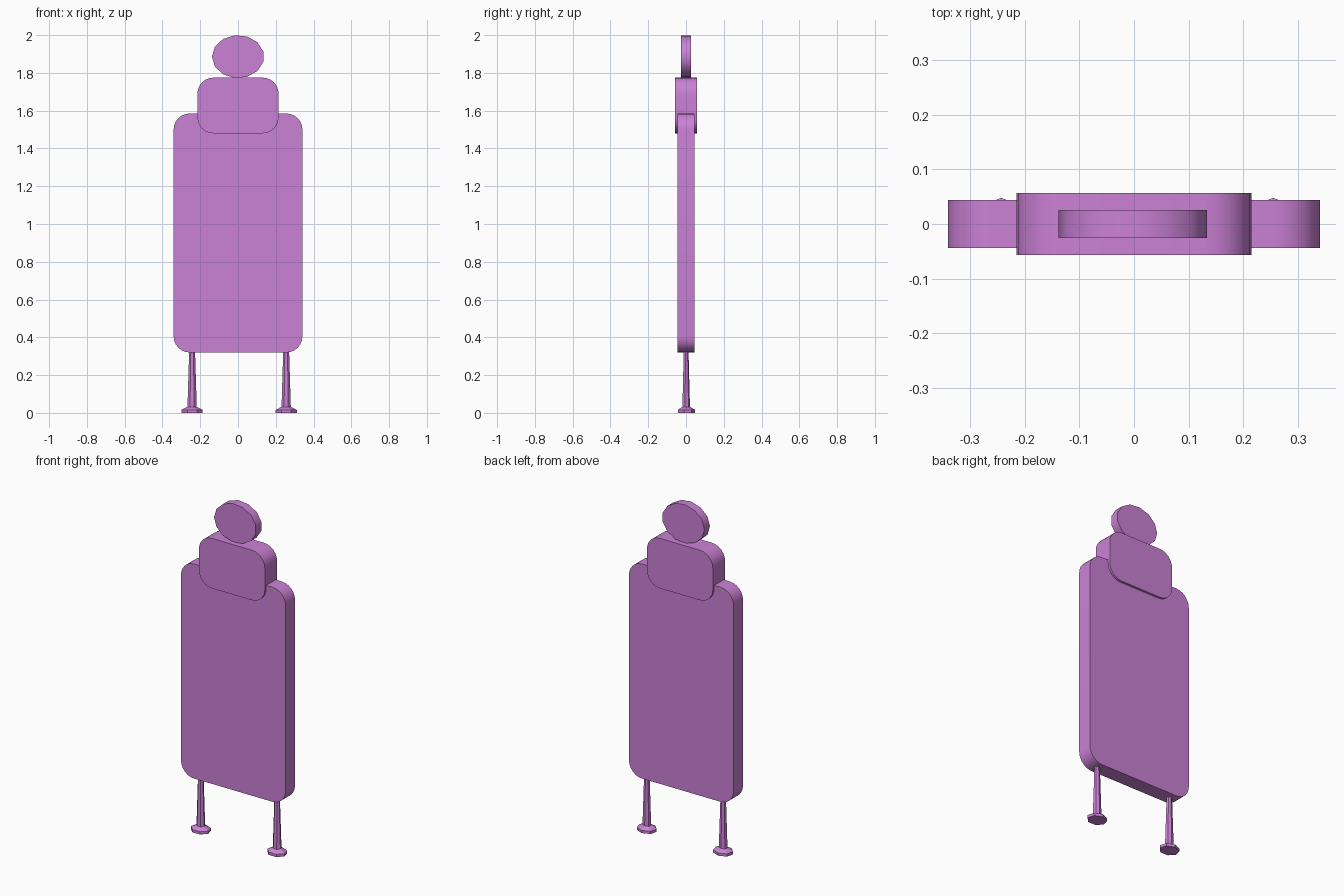
import bpy, bmesh, math

cube = bpy.data.objects.get("Cube")
if cube:
    bpy.data.objects.remove(cube, do_unlink=True)

COLOR = (0.60, 0.22, 0.67, 1.0)
violet = bpy.data.materials.new("violet")
violet.diffuse_color = COLOR
violet.use_nodes = True
violet.node_tree.nodes["Principled BSDF"].inputs["Base Color"].default_value = COLOR


def finish(name, bm, smooth_angle):
    bmesh.ops.recalc_face_normals(bm, faces=bm.faces)
    mesh = bpy.data.meshes.new(name)
    bm.to_mesh(mesh)
    bm.free()
    mesh.materials.append(violet)
    obj = bpy.data.objects.new(name, mesh)
    bpy.context.collection.objects.link(obj)
    bpy.ops.object.select_all(action="DESELECT")
    obj.select_set(True)
    bpy.context.view_layer.objects.active = obj
    bpy.ops.object.shade_smooth_by_angle(angle=math.radians(smooth_angle))
    return obj


def slab(name, outline, half_depth):
    """Extrude an x-z outline symmetrically along y."""
    bm = bmesh.new()
    face = bm.faces.new([bm.verts.new((x, -half_depth, z)) for x, z in outline])
    side = bmesh.ops.extrude_face_region(bm, geom=[face], use_keep_orig=True)["geom"]
    moved = [v for v in side if isinstance(v, bmesh.types.BMVert)]
    bmesh.ops.translate(bm, verts=moved, vec=(0, 2 * half_depth, 0))
    return finish(name, bm, 40)


def rounded_rect(half_width, bottom, top, radius, steps=6):
    corners = [(1, top, 0), (-1, top, 90), (-1, bottom, 180), (1, bottom, 270)]
    points = []
    for sx, z, start in corners:
        cx = sx * (half_width - radius)
        cz = z - radius if z == top else z + radius
        for i in range(steps + 1):
            a = math.radians(start + 90 * i / steps)
            points.append((cx + radius * math.cos(a), cz + radius * math.sin(a)))
    return points


def ellipse(cz, rx, rz, sides):
    angles = [math.pi + math.tau * i / sides for i in range(sides)]
    return [(rx * math.cos(a), cz + rz * math.sin(a)) for a in angles]


def leg(name, x):
    """Flared foot and tapering post, turned as one seven-sided solid."""
    profile = [(0.048, 0), (0.048, 0.016), (0.021, 0.032), (0.013, 0.34)]
    sides = 7
    bm = bmesh.new()
    rings = []
    for r, z in profile:
        angles = [math.pi / 2 + math.tau * i / sides for i in range(sides)]
        rings.append([bm.verts.new((x + 1.2 * r * math.cos(a), r * math.sin(a), z))
                      for a in angles])
    for low, high in zip(rings, rings[1:]):
        for i in range(sides):
            j = (i + 1) % sides
            bm.faces.new((low[i], low[j], high[j], high[i]))
    bm.faces.new(rings[0])
    bm.faces.new(rings[-1])
    return finish(name, bm, 20)


# Main panel, upper block and round top
slab("body_panel", rounded_rect(0.341, 0.32, 1.585, 0.085), 0.044)
slab("upper_block", rounded_rect(0.215, 1.48, 1.775, 0.085), 0.057)
slab("round_top", ellipse(1.886, 0.138, 0.114, 13), 0.026)

# Legs with feet
leg("right_leg", -0.243)
leg("left_leg", 0.255)
